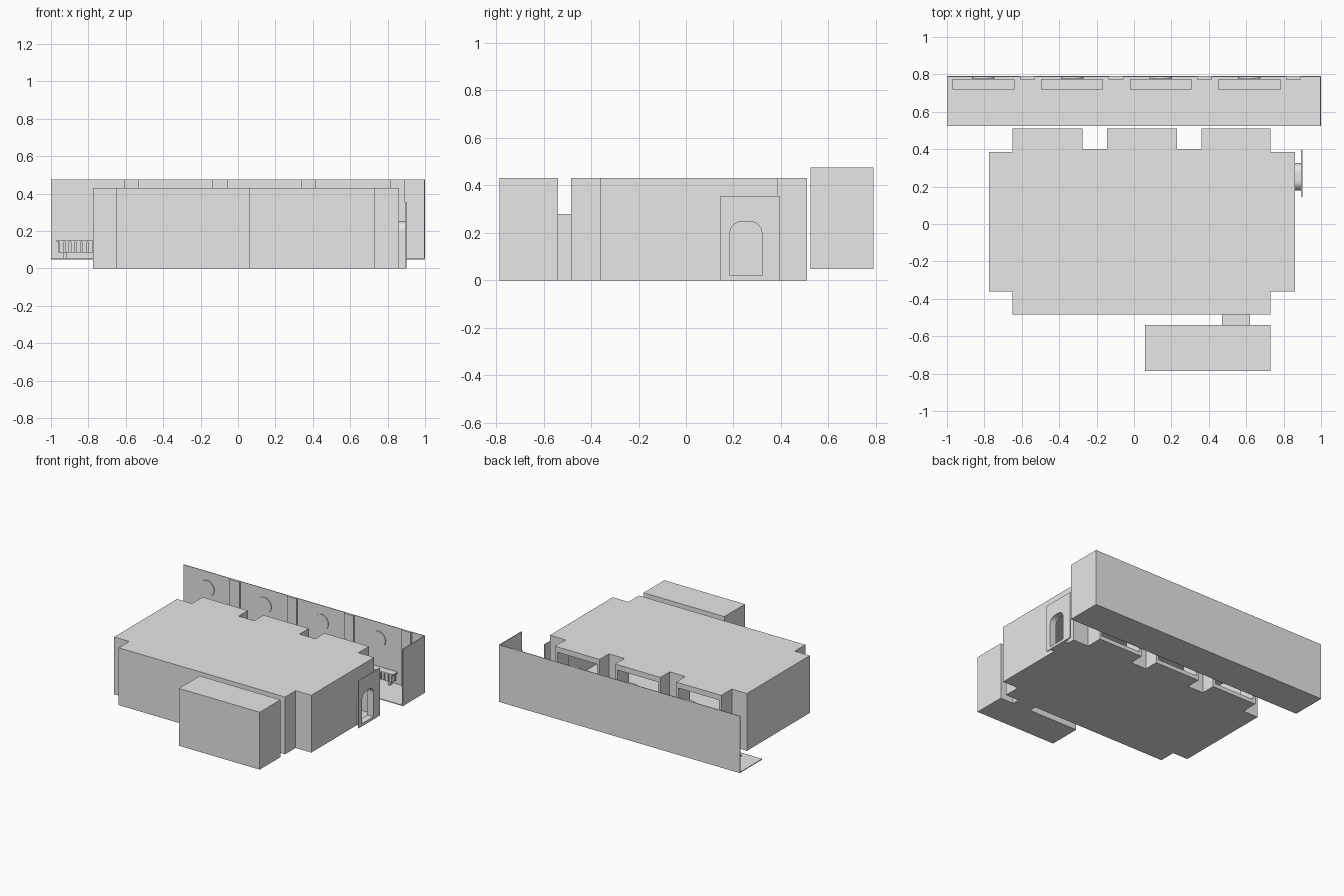
import bpy, bmesh, math
from mathutils import Vector

if "Cube" in bpy.data.objects:
    bpy.data.objects.remove(bpy.data.objects["Cube"], do_unlink=True)

grey = bpy.data.materials.new("plain_grey")
grey.use_nodes = True
grey.diffuse_color = (0.8, 0.8, 0.8, 1)
grey.node_tree.nodes["Principled BSDF"].inputs["Base Color"].default_value = (0.8, 0.8, 0.8, 1)


def prism(name, outline, offset):
    """Extrude a flat outline of 3D points along an offset."""
    bm = bmesh.new()
    face = bm.faces.new([bm.verts.new(p) for p in outline])
    new = bmesh.ops.extrude_face_region(bm, geom=[face], use_keep_orig=True)["geom"]
    moved = [v for v in new if isinstance(v, bmesh.types.BMVert)]
    bmesh.ops.translate(bm, verts=moved, vec=Vector(offset))
    bmesh.ops.recalc_face_normals(bm, faces=bm.faces)
    mesh = bpy.data.meshes.new(name)
    bm.to_mesh(mesh)
    bm.free()
    obj = bpy.data.objects.new(name, mesh)
    mesh.materials.append(grey)
    bpy.context.collection.objects.link(obj)
    return obj


def box(name, x, y, z):
    base = [(x[0], y[0], z[0]), (x[1], y[0], z[0]), (x[1], y[1], z[0]), (x[0], y[1], z[0])]
    return prism(name, base, (0, 0, z[1] - z[0]))


def cut(obj, cutters):
    """Subtract the cutters and bake the result."""
    for c in cutters:
        c.hide_render = True
        mod = obj.modifiers.new("cut", "BOOLEAN")
        mod.operation, mod.solver, mod.object = "DIFFERENCE", "EXACT", c
    bpy.context.view_layer.update()
    baked = bpy.data.meshes.new_from_object(obj.evaluated_get(bpy.context.evaluated_depsgraph_get()))
    obj.modifiers.clear()
    obj.data = baked
    for c in cutters:
        bpy.data.objects.remove(c, do_unlink=True)


def arch(name, x0, x1, grow, bottom):
    """Doorway shape with rounded upper corners, facing +x."""
    y0, y1, top, r = 0.185 - grow, 0.32 + grow, 0.247 + grow, 0.05
    pts = [(x0, y0, bottom), (x0, y1, bottom)]
    for cy, start in ((y1 - r, 0), (y0 + r, 90)):
        for i in range(7):
            a = math.radians(start + 15 * i)
            pts.append((x0, cy + r * math.cos(a), top - r + r * math.sin(a)))
    return prism(name, pts, (x1 - x0, 0, 0))


# Main hall: stepped footprint with three bays at the back
H = 0.43
xa, xb, xc, xd = -0.775, -0.65, 0.73, 0.86
ya, yb, yc, yd, yn = -0.485, -0.36, 0.385, 0.51, 0.40
bays = [(xb, -0.275), (-0.145, 0.23), (0.36, xc)]
footprint = [(xb, ya), (xc, ya), (xc, yb), (xd, yb), (xd, yc), (xc, yc)]
for left, right in reversed(bays):
    footprint += [(right, yn if right != xc else yc), (right, yd), (left, yd),
                  (left, yn if left != xb else yc)]
footprint += [(xa, yc), (xa, yb), (xb, yb)]
outline = []
for p in footprint:
    if not outline or outline[-1] != p:
        outline.append(p)
hall = prism("main_hall", [(x, y, 0) for x, y in outline], (0, 0, H))
t = 0.01
hollows = [box("cut_room", (xa + t, xd - t), (yb + t, yc - t), (t, H - t)),
           box("cut_alcove", (xb + t, xc - t), (ya + t, 0.1), (t, H - t)),
           arch("cut_door", xd - 0.06, xd + 0.1, 0, 0.02)]
for left, right in bays:
    hollows.append(box("cut_window", (left + 0.02, right - 0.02), (0.3, 0.6), (0.03, H - 0.04)))
cut(hall, hollows)

# Side doorway: thin upright panel joined to the hall by a rounded tunnel
panel = box("doorway_panel", (0.892, 0.9), (0.145, 0.395), (0, 0.355))
cut(panel, [arch("cut_panel", 0.8, 1, 0, 0.02)])
tunnel = arch("doorway_tunnel", xd, 0.892, 0.005, 0)
cut(tunnel, [arch("cut_tunnel", 0.8, 1, 0, 0.02)])

# Front annex and its low passage
box("front_annex", (0.06, xc), (-0.785, -0.54), (0, H))
box("annex_passage", (0.47, 0.62), (-0.54, ya), (0, 0.28))

# Corridor behind the hall: floor, long wall and one end wall
box("corridor_floor", (-1, 1), (0.525, 0.79), (0.048, 0.054))
box("corridor_wall", (-1, 1), (0.785, 0.79), (0.05, 0.475))
box("corridor_end_wall", (0.995, 1), (0.525, 0.79), (0.05, 0.475))

# Repeating wall bays: pilaster, round plaque and finned radiator
for i in range(4):
    x = -0.805 + 0.474 * i
    box("pilaster", (x + 0.195, x + 0.275), (0.772, 0.785), (0.054, 0.475))
    ring = [(x + 0.06 * math.cos(math.tau * k / 24), 0.779, 0.35 + 0.06 * math.sin(math.tau * k / 24))
            for k in range(24)]
    prism("wall_plaque", ring, (0, 0.006, 0))
    box("radiator_top", (x - 0.165, x + 0.165), (0.72, 0.776), (0.142, 0.15))
    box("radiator_back", (x - 0.155, x + 0.155), (0.762, 0.77), (0.085, 0.142))
    for k in range(10):
        fx = x - 0.14 + 0.031 * k
        box("radiator_fin", (fx - 0.011, fx + 0.011), (0.725, 0.762), (0.085, 0.142))
    for fx in (x - 0.12, x + 0.12):
        box("radiator_foot", (fx - 0.008, fx + 0.008), (0.735, 0.765), (0.054, 0.085))
